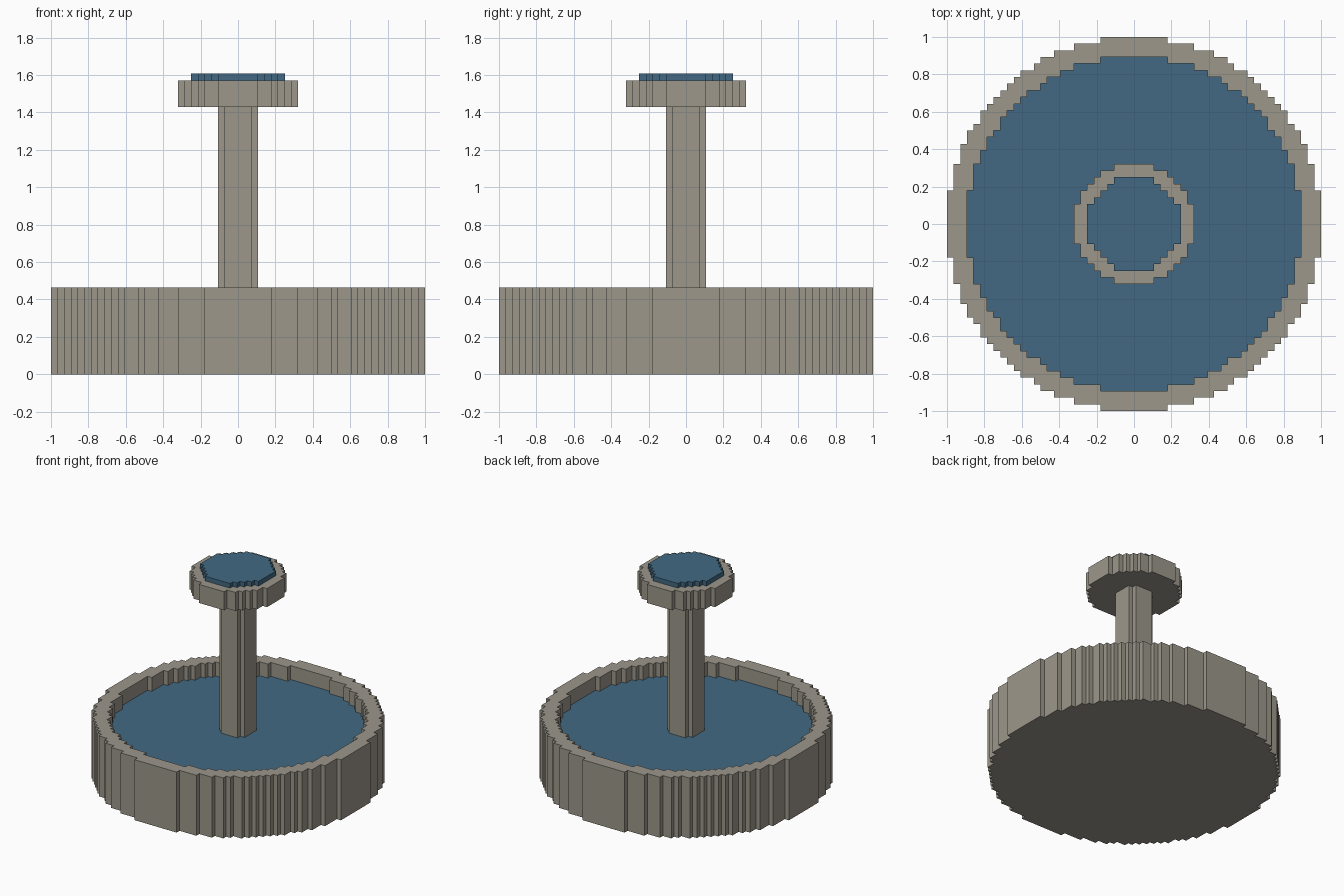
import bpy
import bmesh
from math import sqrt, floor

UNIT = 1 / 28  # edge length of one block

if "Cube" in bpy.data.objects:
    bpy.data.objects.remove(bpy.data.objects["Cube"], do_unlink=True)


def make_material(name, color):
    mat = bpy.data.materials.new(name)
    mat.use_nodes = True
    mat.diffuse_color = color
    mat.node_tree.nodes["Principled BSDF"].inputs["Base Color"].default_value = color
    return mat


def stepped_outline(radius):
    """Corners of a disc made of square blocks, counter-clockwise."""
    def half_width(row):
        if row >= radius:
            return 0
        return floor(sqrt(radius ** 2 - (row + 0.5) ** 2) + 0.5)

    quarter = []
    for row in range(radius):
        here, above = half_width(row), half_width(row + 1)
        if here != above:
            quarter.append((here, row + 1))
            if above:
                quarter.append((above, row + 1))
    outline = []
    for _ in range(4):
        outline += quarter
        quarter = [(-y, x) for x, y in quarter]
    return outline


def block_disc(name, radius, bottom, top, mat):
    """Stepped disc between two heights, all sizes in blocks."""
    bm = bmesh.new()
    verts = [bm.verts.new((x * UNIT, y * UNIT, bottom * UNIT))
             for x, y in stepped_outline(radius)]
    base = bm.faces.new(verts)
    grown = bmesh.ops.extrude_face_region(bm, geom=[base], use_keep_orig=True)
    raised = [v for v in grown["geom"] if isinstance(v, bmesh.types.BMVert)]
    bmesh.ops.translate(bm, verts=raised, vec=(0, 0, (top - bottom) * UNIT))
    bmesh.ops.recalc_face_normals(bm, faces=bm.faces)
    mesh = bpy.data.meshes.new(name)
    bm.to_mesh(mesh)
    bm.free()
    mesh.materials.append(mat)
    obj = bpy.data.objects.new(name, mesh)
    bpy.context.scene.collection.objects.link(obj)
    return obj


stone = make_material("warm grey stone", (0.332, 0.309, 0.258, 1))
water = make_material("blue water", (0.054, 0.141, 0.223, 1))

# Basin: solid drum with a shallow pool hollowed out of its top
basin = block_disc("basin", 28, 0, 13, stone)
hollow = block_disc("basin_hollow", 25, 9, 16, stone)
hollow.hide_render = True
cut = basin.modifiers.new("pool", "BOOLEAN")
cut.operation = "DIFFERENCE"
cut.solver = "EXACT"
cut.object = hollow
bpy.context.view_layer.objects.active = basin
bpy.ops.object.modifier_apply(modifier=cut.name)
bpy.data.objects.remove(hollow, do_unlink=True)

# Water, column and upper bowl
block_disc("pool_water", 25, 9, 10, water)
block_disc("column", 3, 10, 40, stone)
block_disc("upper_bowl", 9, 40, 44, stone)
block_disc("upper_water", 7, 44, 45, water)
